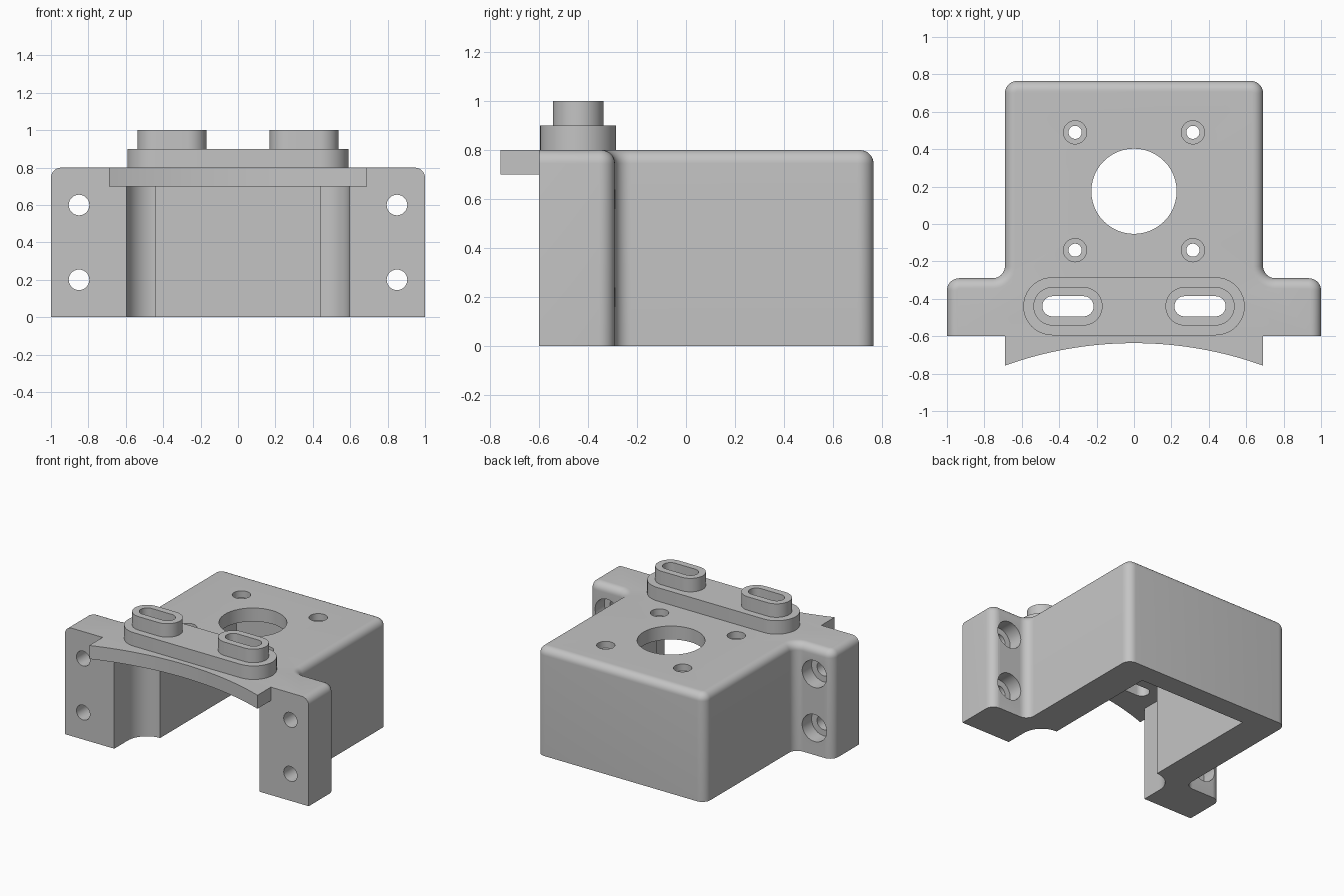
import bpy, bmesh
from math import pi, cos, sin
from mathutils import Matrix

cube = bpy.data.objects.get("Cube")
if cube:
    bpy.data.objects.remove(cube, do_unlink=True)

GREY = (0.55, 0.55, 0.55, 1)
mat = bpy.data.materials.new("plain grey")
mat.use_nodes = True
mat.diffuse_color = GREY
mat.node_tree.nodes["Principled BSDF"].inputs["Base Color"].default_value = GREY

TOP, CEILING = 0.8, 0.7
SLOT_Y = -0.44


def prism(name, points, z0, z1, edit=None):
    """Extrude a flat outline from z0 to z1."""
    bm = bmesh.new()
    face = bm.faces.new([bm.verts.new((x, y, z0)) for x, y in points])
    up = bmesh.ops.extrude_face_region(bm, geom=[face])["geom"]
    bmesh.ops.translate(bm, vec=(0, 0, z1 - z0),
                        verts=[v for v in up if isinstance(v, bmesh.types.BMVert)])
    bmesh.ops.recalc_face_normals(bm, faces=bm.faces)
    if edit:
        edit(bm)
    mesh = bpy.data.meshes.new(name)
    bm.to_mesh(mesh)
    bm.free()
    obj = bpy.data.objects.new(name, mesh)
    bpy.context.collection.objects.link(obj)
    mesh.materials.append(mat)
    return obj


def arc(cx, cy, r, a0, a1, n):
    return [(cx + r * cos(a0 + (a1 - a0) * i / n),
             cy + r * sin(a0 + (a1 - a0) * i / n)) for i in range(n + 1)]


def oblong(cx, cy, half_length, r):
    d = half_length - r
    return (arc(cx + d, cy, r, -pi / 2, pi / 2, 20)
            + arc(cx - d, cy, r, pi / 2, 3 * pi / 2, 20))


def circle(cx, cy, r):
    return arc(cx, cy, r, 0, 2 * pi, 48)[:-1]


def mirrored(points):
    return points + [(-x, y) for x, y in reversed(points)]


def cut(obj, cutter):
    cutter.hide_render = True
    mod = obj.modifiers.new("cut", 'BOOLEAN')
    mod.operation, mod.solver, mod.object = 'DIFFERENCE', 'EXACT', cutter
    bpy.context.view_layer.objects.active = obj
    bpy.ops.object.modifier_apply(modifier=mod.name)
    bpy.data.objects.remove(cutter, do_unlink=True)


def round_edges(bm):
    """Round the upright corners, then the top rim, leaving the front sharp."""
    def behind_front(e):
        return max(v.co.y for v in e.verts) > -0.59

    upright = [e for e in bm.edges if behind_front(e)
               and abs(e.verts[0].co.z - e.verts[1].co.z) > 0.5]
    bmesh.ops.bevel(bm, geom=upright, offset=0.065, segments=8, profile=0.5,
                    affect='EDGES', clamp_overlap=False)
    rim = [e for e in bm.edges if behind_front(e)
           and all(v.co.z > TOP - 0.01 for v in e.verts)]
    bmesh.ops.bevel(bm, geom=rim, offset=0.055, segments=8, profile=0.5,
                    affect='EDGES', clamp_overlap=False)


# Housing with side flanges
housing = prism("housing", mirrored([(1, -0.6), (1, -0.29), (0.69, -0.29), (0.69, 0.765)]),
                0, TOP, round_edges)

# Cavity, open at the front and below
cavity = [(0.595, -0.9)] + arc(0.44, SLOT_Y, 0.155, 0, pi / 2, 16) + [(0.44, 0.61)]
cut(housing, prism("cavity_cutter", mirrored(cavity), -0.2, CEILING))

# Large centre hole and four counterbored screw holes
cut(housing, prism("centre_cutter", circle(0, 0.175, 0.228), 0.6, 1))
for x in (-0.315, 0.315):
    for y in (-0.14, 0.49):
        cut(housing, prism("screw_cutter", circle(x, y, 0.035), 0.6, 1))
        cut(housing, prism("counterbore_cutter", circle(x, y, 0.062), 0.75, 1))

# Flange bolt holes, wider at the back
turn = Matrix.Rotation(pi / 2, 4, 'X')
for x in (-0.85, 0.85):
    for z in (0.2, 0.6):
        for r, near, far in ((0.055, 0.35, 0.7), (0.1, 0.1, 0.4)):
            bolt = prism("bolt_cutter", circle(x, z, r), near, far)
            bolt.data.transform(turn)
            cut(housing, bolt)

# Front lip with a hollow curved edge
R = 2.04
half = 0.338 / 1.0 * 1.0
half = 0.345
lip = [(0.69, -0.6), (-0.69, -0.6)] + arc(0, -0.637 - R, R, pi / 2 + half, pi / 2 - half, 40)
prism("front_lip", lip, CEILING, TOP)

# Raised pad and two slotted bosses
pad = prism("slot_pad", oblong(0, SLOT_Y, 0.592, 0.155), TOP, 0.9)
bosses = [prism(side + "_slot_boss", oblong(x, SLOT_Y, 0.185, 0.103), 0.9, 1)
          for side, x in (("right", -0.353), ("left", 0.353))]
for boss, x in zip(bosses, (-0.353, 0.353)):
    for part in (housing, pad, boss):
        cut(part, prism("slot_cutter", oblong(x, SLOT_Y, 0.137, 0.054), 0.6, 1.2))

# Smooth the curves, keep the edges sharp
bpy.ops.object.select_all(action='DESELECT')
for obj in bpy.context.collection.objects:
    if obj.type == 'MESH':
        obj.select_set(True)
        bpy.context.view_layer.objects.active = obj
bpy.ops.object.shade_smooth_by_angle(angle=0.5)
